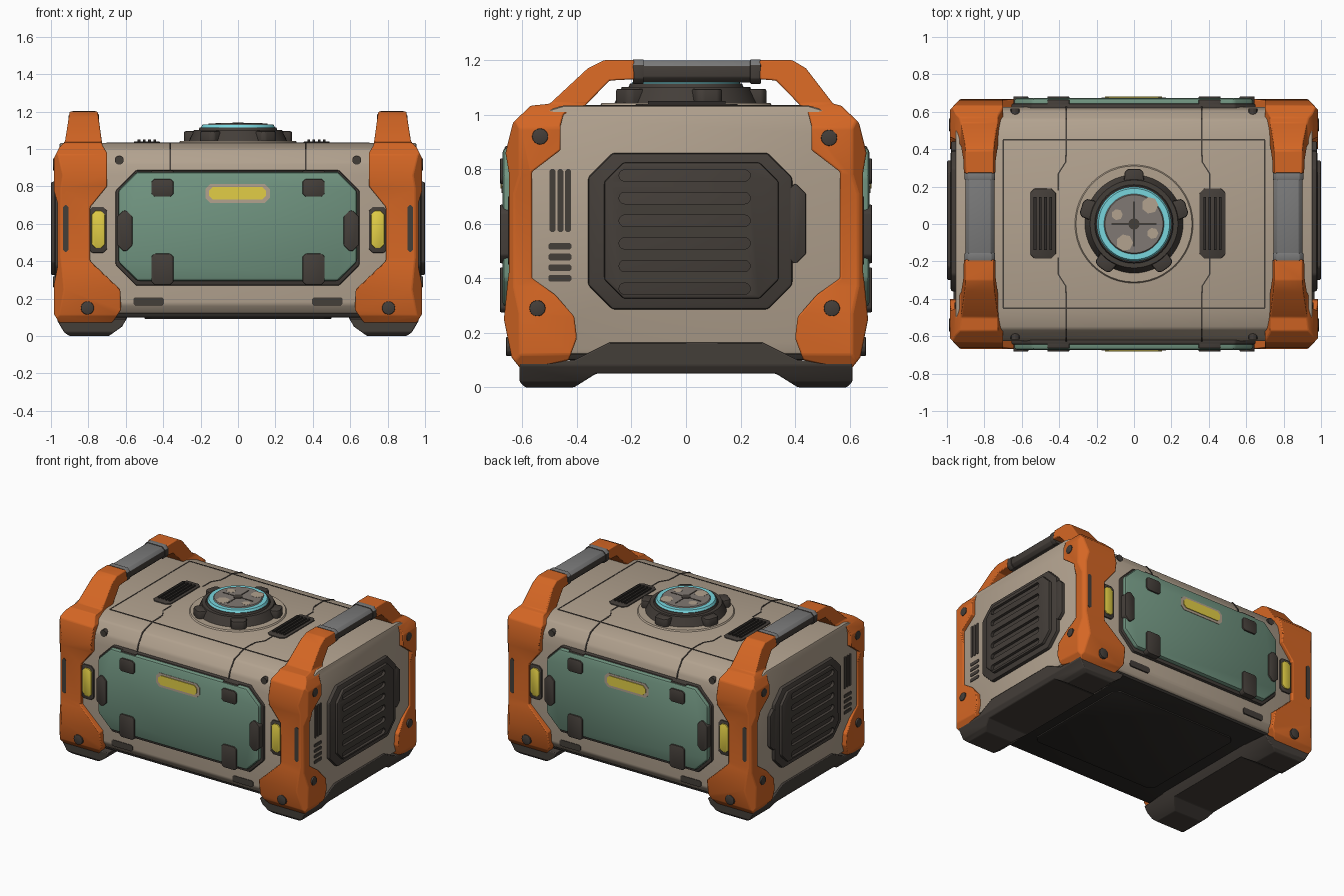
import bpy, bmesh, math
from mathutils import Vector

if "Cube" in bpy.data.objects:
    bpy.data.objects.remove(bpy.data.objects["Cube"])


def material(name, r, g, b):
    m = bpy.data.materials.new(name)
    m.diffuse_color = [((c / 255 + 0.055) / 1.055) ** 2.4 for c in (r, g, b)] + [1]
    m.use_nodes = True
    m.node_tree.nodes["Principled BSDF"].inputs["Base Color"].default_value = m.diffuse_color
    return m


BEIGE = material("beige_shell", 178, 162, 143)
ORANGE = material("orange_guard", 212, 102, 36)
TEAL = material("teal_panel", 112, 148, 128)
DARK = material("dark_rubber", 68, 62, 57)
UNDER = material("black_underside", 46, 43, 40)
GREY = material("grey_grip", 122, 122, 122)
YELLOW = material("yellow_light", 226, 206, 70)
CYAN = material("cyan_ring", 120, 214, 222)
DISC = material("grey_disc", 128, 121, 115)


def finish(bm, name, mat, bevel=0, seg=2):
    bmesh.ops.recalc_face_normals(bm, faces=bm.faces)
    if bevel:
        edges = [e for e in bm.edges if len(e.link_faces) == 2 and e.calc_face_angle() > 0.3]
        bmesh.ops.bevel(bm, geom=edges, offset=bevel, segments=seg, affect='EDGES',
                        profile=0.5, clamp_overlap=True)
    me = bpy.data.meshes.new(name)
    bm.to_mesh(me)
    bm.free()
    me.materials.append(mat)
    ob = bpy.data.objects.new(name, me)
    bpy.context.collection.objects.link(ob)
    return ob


def prism(name, pts, axis, a, b, mat, bevel=0, seg=2):
    """Extrude a 2D outline along an axis from a to b."""
    put = {'x': lambda p, t: (t, p[0], p[1]), 'y': lambda p, t: (p[0], t, p[1]),
           'z': lambda p, t: (p[0], p[1], t)}[axis]
    bm = bmesh.new()
    lo = [bm.verts.new(put(p, a)) for p in pts]
    hi = [bm.verts.new(put(p, b)) for p in pts]
    bm.faces.new(lo)
    bm.faces.new(hi)
    for i in range(len(pts)):
        j = (i + 1) % len(pts)
        bm.faces.new((lo[i], lo[j], hi[j], hi[i]))
    return finish(bm, name, mat, bevel, seg)


def cone(name, r1, r2, z0, z1, mat, n=48):
    bm = bmesh.new()
    ring = lambda r, z: [bm.verts.new((r * math.cos(k * math.tau / n), r * math.sin(k * math.tau / n), z))
                         for k in range(n)]
    lo, hi = ring(r1, z0), ring(r2, z1)
    bm.faces.new(lo)
    bm.faces.new(hi)
    for i in range(n):
        bm.faces.new((lo[i], lo[(i + 1) % n], hi[(i + 1) % n], hi[i]))
    return finish(bm, name, mat)


def octa(u0, u1, v0, v1, c=0.0):
    if not c:
        return [(u0, v0), (u1, v0), (u1, v1), (u0, v1)]
    return [(u0 + c, v0), (u1 - c, v0), (u1, v0 + c), (u1, v1 - c),
            (u1 - c, v1), (u0 + c, v1), (u0, v1 - c), (u0, v0 + c)]


def circle(u, v, r, n=12):
    return [(u + r * math.cos(k * math.tau / n), v + r * math.sin(k * math.tau / n)) for k in range(n)]


def boolean(ob, cutters, op):
    for c in cutters:
        m = ob.modifiers.new("bool", 'BOOLEAN')
        m.operation, m.object, m.solver = op, c, 'EXACT'
    dg = bpy.context.evaluated_depsgraph_get()
    me = bpy.data.meshes.new_from_object(ob.evaluated_get(dg))
    ob.modifiers.clear()
    ob.data = me
    for c in cutters:
        bpy.data.objects.remove(c)
    return ob


def rebevel(ob, width, seg=2):
    m = ob.modifiers.new("bevel", 'BEVEL')
    m.width, m.segments, m.limit_method, m.angle_limit = width, seg, 'ANGLE', math.radians(25)
    return ob


def mirror(ob, x=True, y=False):
    m = ob.modifiers.new("mirror", 'MIRROR')
    m.use_axis = (x, y, False)
    m.use_mirror_merge = False
    return ob


# Main shell
half = [(.59, .12), (.625, .17), (.625, .86), (.61, .93), (.56, 1.0), (.45, 1.033)]
prism("shell", half + [(-y, z) for y, z in reversed(half)], 'x', -.955, .955, BEIGE, .012)
prism("underside", octa(-.9, .9, -.58, .58, .08), 'z', .1, .14, UNDER, .01)
prism("underside_plate", octa(-.5, .5, -.42, .42, .04), 'z', .09, .12, UNDER, .006)

# Orange corner guards with handle arms: front outline x side outline x plan outline
front = [(.95, .06), (.985, .12), (.985, .27), (.965, .37), (.965, .71), (.985, .78), (.985, .95),
         (.955, 1.01), (.925, 1.04), (.90, 1.2), (.75, 1.2), (.725, 1.02), (.70, .98), (.70, .80),
         (.79, .69), (.79, .40), (.63, .25), (.625, .14), (.68, .06)]
lower = [(.565, .79), (.565, .40), (.48, .34), (.41, .26), (.40, .18), (.43, .10), (.60, .06),
         (.64, .11), (.668, .25), (.655, .38), (.65, .42), (.65, .79), (.662, .86), (.635, .97), (.57, 1.033)]
arms = {"front": (-1, [(.50, 1.04), (.36, 1.17), (.30, 1.2), (.19, 1.2), (.19, 1.13), (.28, 1.125), (.37, 1.033)]),
        "rear": (1, [(.54, 1.04), (.44, 1.17), (.39, 1.2), (.27, 1.2), (.27, 1.13), (.33, 1.125), (.42, 1.033)])}
for label, (s, arm) in arms.items():
    side = lower + arm + [(.45, 1.0), (.46, .96), (.46, .87)]
    guard = prism(label + "_corner_guard", [(s * y, z) for y, z in side], 'x', .5, 1.1, ORANGE)
    a = prism("cut_a", front, 'y', s * .1, s * .8, ORANGE)
    b = prism("cut_b", [(.5, s * .1), (.985, s * .1), (.985, s * .61), (.93, s * .668), (.5, s * .668)],
              'z', 0, 1.4, ORANGE)
    mirror(rebevel(boolean(guard, [a, b], 'INTERSECT'), .014))

# Grips: grey on top, dark on the sides
for name, y0, y1, g in (("grip", -.18, .26, 0), ("grip_collar_front", -.195, -.155, .005),
                        ("grip_collar_rear", .235, .275, .005)):
    ob = prism(name, octa(.747 - g, .9 + g, 1.118 - g, 1.198 + g, .02), 'y', y0, y1, DARK, .004)
    ob.data.materials.append(GREY)
    for f in ob.data.polygons:
        f.material_index = int(f.normal.z > .5)
    mirror(ob)

# Feet joined by a side rail
fside = [(.61, .09), (.61, .02), (.59, 0), (.41, 0), (.33, .05)]
ftop = [(.28, .165), (.41, .10)]
ring = ftop + fside
feet = prism("feet_rail", ring + [(-y, z) for y, z in reversed(ring)], 'x', .5, 1.1, DARK)
prof = prism("cut", [(.965, .17), (.965, .08), (.93, .02), (.90, 0), (.69, 0), (.62, .05),
                     (.585, .11), (.62, .17)], 'y', -.8, .8, DARK)
mirror(rebevel(boolean(feet, [prof], 'INTERSECT'), .01))

# Side grille with cut slots
prism_args = dict(axis='x', mat=DARK)
mirror(prism("grille_frame", octa(-.36, .39, .285, .86, .09), a=.93, b=.98, bevel=.012, **prism_args))
grille = prism("grille_face", octa(-.30, .34, .325, .825, .07), a=.95, b=1.0, bevel=.01, **prism_args)
slots = []
for k in range(6):
    z = .362 + k * .083
    pts = [(.215 + .021 * math.sin(t * math.pi / 6), z - .021 * math.cos(t * math.pi / 6)) for t in range(7)]
    pts += [(-.01 - y, 2 * z - w) for y, w in pts]
    slots.append(prism("slot", pts, 'x', .975, 1.1, DARK))
mirror(boolean(grille, slots, 'DIFFERENCE'))
mirror(prism("grille_tab", octa(.36, .44, .455, .745, .035), a=.93, b=.978, bevel=.006, **prism_args))

# Small side vents
for k in range(3):
    y = -.49 + k * .029
    mirror(prism("tall_vent", octa(y - .011, y + .011, .57, .80, .006), 'x', .94, .959, DARK))
for k in range(4):
    z = .40 + k * .039
    mirror(prism("short_vent", octa(-.505, -.42, z - .012, z + .012, .006), 'x', .94, .959, DARK))

# Front and back hatch
for name, pts, a, b, mat, bev in (
        ("hatch_frame", octa(-.655, .65, .27, .887, .11), .6, .645, DARK, .01),
        ("hatch", octa(-.64, .635, .295, .878, .1), .61, .673, TEAL, .016),
        ("hatch_light_rim", octa(-.175, .17, .712, .812, .025), .66, .676, BEIGE, 0),
        ("hatch_light", octa(-.155, .15, .73, .797, .02), .66, .681, YELLOW, 0)):
    ob = prism(name, pts, 'y', -a, -b, mat, bev)
    mirror(ob, False, True)

# Parts repeated in all four corners of the front and back
for name, pts, a, b, mat, bev in (
        ("upper_clip", octa(.345, .463, .745, .84, .015), .62, .683, DARK, .006),
        ("upper_clip_edge", octa(.345, .463, .83, .885), .6, .665, DARK, .006),
        ("lower_clip", octa(.345, .463, .275, .44, .015), .62, .683, DARK, .006),
        ("side_clip", octa(.565, .645, .455, .67, .03), .61, .683, DARK, .006),
        ("marker_rim", octa(.70, .80, .445, .69, .02), .6, .634, DARK, .004),
        ("marker_light", octa(.712, .782, .47, .67, .02), .6, .642, YELLOW, .004),
        ("guard_notch", octa(.905, .935, .45, .70, .012), .6, .653, DARK, 0),
        ("base_slot", octa(.395, .56, .163, .207, .01), .6, .629, DARK, 0),
        ("shell_screw", circle(.635, .94, .024), .55, .617, DARK, 0),
        ("guard_screw", circle(.805, .15, .036), .6, .66, DARK, .004)):
    mirror(prism(name, pts, 'y', -a, -b, mat, bev), True, True)
for y, z in ((-.535, .92), (.525, .915), (-.545, .29), (.535, .29)):
    mirror(prism("side_screw", circle(y, z, .03), 'x', .94, .99, DARK, .004))

# Panel seams over the top
mirror(prism("long_seam", octa(-.70, .70, .446, .454), 'z', 1.02, 1.035, DARK), False, True)
band = [(.60, .88), (.628, .885), (.613, .932), (.562, 1.004), (.45, 1.036), (.36, 1.036), (.36, 1.0)]
mirror(prism("band_seam", band, 'x', .358, .367, DARK), True, True)
path = [(.362, .37), (.362, .33), (.40, .27), (.40, .18)]
mirror(prism("jog_seam", path + [(x + .008, y) for x, y in reversed(path)], 'z', 1.02, 1.036, DARK), True, True)
mirror(prism("end_seam", octa(.695, .703, -.45, .45), 'z', 1.02, 1.035, DARK))

# Top vents
for x in (-.487, .42):
    prism("top_vent", octa(x - .07, x + .07, -.185, .19, .025), 'z', 1.0, 1.04, DARK, .005)
    for k in range(4):
        u = x - .042 + k * .028
        prism("top_vent_fin", octa(u - .007, u + .007, -.14, .145), 'z', 1.03, 1.05, UNDER)

# Round cap on top
cone("cap_seat", .325, .31, 1.02, 1.042, BEIGE)
cone("cap_base", .268, .235, 1.03, 1.102, DARK)
cone("cap_collar", .215, .205, 1.09, 1.115, DARK)
cone("cap_ring", .207, .19, 1.10, 1.13, CYAN)
cone("cap_disc", .168, .155, 1.12, 1.137, DISC)
for k in range(5):
    ang = math.radians(18 + 72 * k)
    c, s = math.cos(ang), math.sin(ang)
    pts = [(r * c - t * s, r * s + t * c) for r, t in ((.2, -.055), (.28, -.05), (.295, -.03),
                                                    (.295, .03), (.28, .05), (.2, .055))]
    prism("cap_lug", pts, 'z', 1.03, 1.095, DARK, .008)
for k in range(4):
    c, s = math.cos(k * math.pi / 2), math.sin(k * math.pi / 2)
    prism("cap_groove", [(r * c - t * s, r * s + t * c) for r, t in ((.03, -.005), (.12, -.005), (.12, .005), (.03, .005))],
          'z', 1.13, 1.139, DARK)
prism("cap_hub", circle(0, 0, .03), 'z', 1.13, 1.141, DARK)
for u, v, r in ((.085, .1, .045), (-.05, -.1, .045), (-.09, .05, .03), (.1, -.05, .03)):
    prism("cap_worn_patch", circle(u, v, r, 7), 'z', 1.13, 1.138, BEIGE)

# Smooth shading with sharp edges kept
bpy.ops.object.select_all(action='SELECT')
bpy.context.view_layer.objects.active = bpy.context.selected_objects[0]
bpy.ops.object.shade_smooth_by_angle(angle=math.radians(30))
